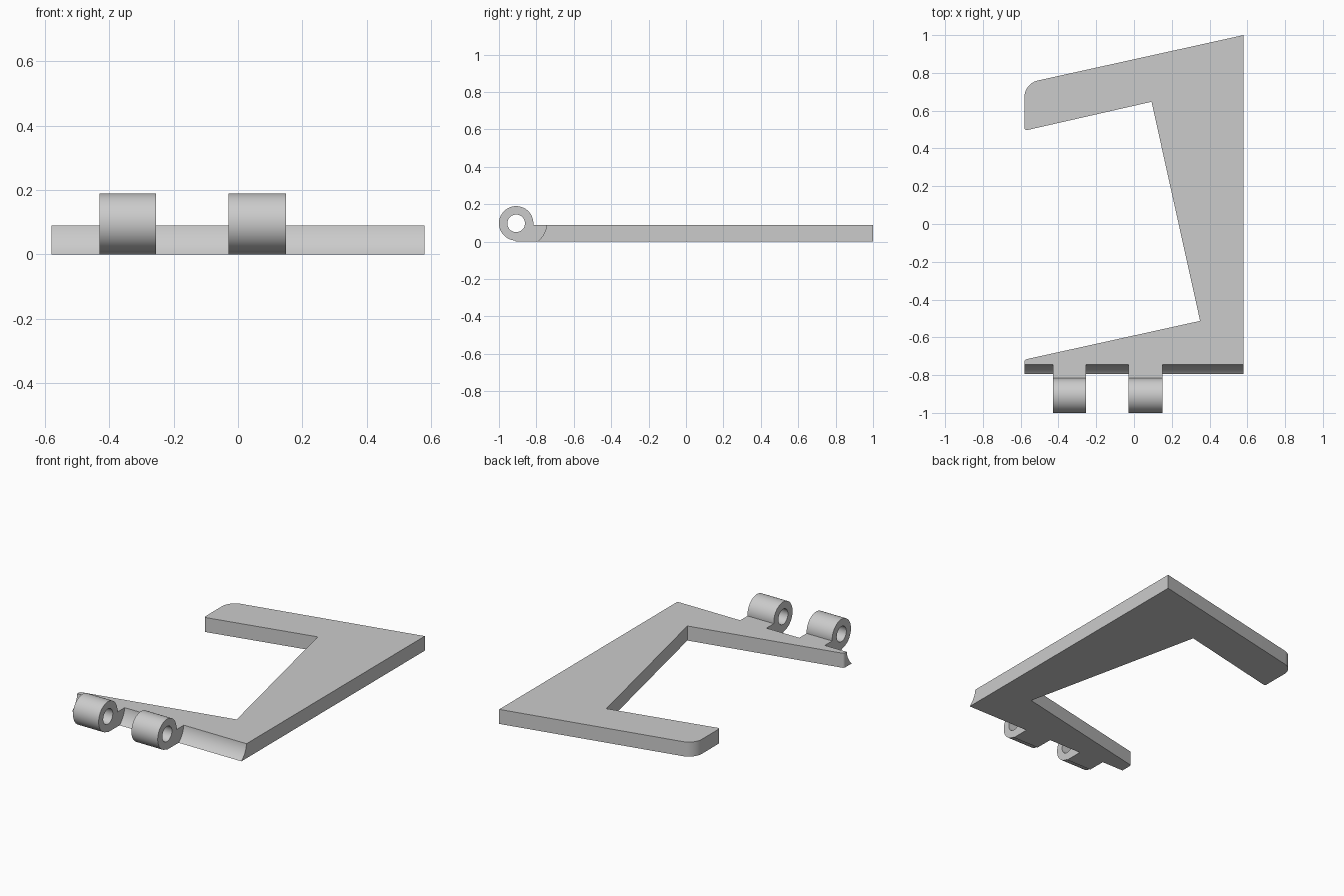
import bpy, bmesh, math
from mathutils import Vector

default = bpy.data.objects.get("Cube")
if default:
    bpy.data.objects.remove(default, do_unlink=True)

grey = bpy.data.materials.new("light_grey")
grey.use_nodes = True
grey.diffuse_color = (0.6, 0.6, 0.6, 1)
grey.node_tree.nodes["Principled BSDF"].inputs["Base Color"].default_value = (0.6, 0.6, 0.6, 1)

THICK = 0.09
PIN_Y, PIN_Z = -0.908, 0.098
OUTER, BORE = 0.092, 0.047


def prism(name, points, direction):
    """Extrude a closed outline of 3D points along a direction."""
    bm = bmesh.new()
    face = bm.faces.new([bm.verts.new(p) for p in points])
    grown = bmesh.ops.extrude_face_region(bm, geom=[face])
    verts = [g for g in grown["geom"] if isinstance(g, bmesh.types.BMVert)]
    bmesh.ops.translate(bm, verts=verts, vec=direction)
    bmesh.ops.recalc_face_normals(bm, faces=bm.faces)
    mesh = bpy.data.meshes.new(name)
    bm.to_mesh(mesh)
    bm.free()
    mesh.materials.append(grey)
    obj = bpy.data.objects.new(name, mesh)
    bpy.context.collection.objects.link(obj)
    return obj


def arc(y, z, r, start, end, steps, x):
    """Points on a circle in the side plane, angles in degrees."""
    angles = [math.radians(start + (end - start) * i / steps) for i in range(steps + 1)]
    return [(x, y + r * math.cos(a), z + r * math.sin(a)) for a in angles]


def rounded(corners, steps=10):
    """Outline whose corners (x, y, radius) are filleted where radius > 0."""
    out = []
    for i, (x, y, r) in enumerate(corners):
        p = Vector((x, y))
        if not r:
            out.append((x, y, 0))
            continue
        a = (Vector(corners[i - 1][:2]) - p).normalized()
        b = (Vector(corners[(i + 1) % len(corners)][:2]) - p).normalized()
        half = a.angle(b) / 2
        centre = p + (a + b).normalized() * r / math.sin(half)
        start = p + a * r / math.tan(half) - centre
        end = p + b * r / math.tan(half) - centre
        for k in range(steps + 1):
            d = start.lerp(end, k / steps).normalized() * r + centre
            out.append((d.x, d.y, 0))
    return out


def combine(target, tool, operation):
    mod = target.modifiers.new(tool.name, "BOOLEAN")
    mod.operation, mod.object, mod.solver = operation, tool, "EXACT"
    bpy.context.view_layer.objects.active = target
    bpy.ops.object.modifier_apply(modifier=mod.name)
    bpy.data.objects.remove(tool, do_unlink=True)


# Hooked flat plate
plate = prism("hinge_plate", rounded([
    (0.58, -0.8, 0), (0.58, 1.0, 0), (-0.58, 0.744, 0.09), (-0.58, 0.494, 0.012),
    (0.093, 0.647, 0), (0.35, -0.513, 0), (-0.58, -0.718, 0.015), (-0.58, -0.8, 0),
]), (0, 0, THICK))

# Concave clearance groove along the front edge
groove = prism("groove_cutter", arc(-0.875, 0.104, 0.131, 0, 360 - 3.75, 95, -0.7), (1.4, 0, 0))
combine(plate, groove, "DIFFERENCE")

# Hinge knuckles with necks, each bored for the pin
top_angle = math.degrees(math.asin((THICK - PIN_Z) / OUTER))
for x0, x1 in ((-0.43, -0.255), (-0.03, 0.15)):
    width = (x1 - x0, 0, 0)
    profile = arc(PIN_Y, PIN_Z, OUTER, top_angle, 265, 48, x0)
    profile += [(x0, PIN_Y, 0), (x0, -0.73, 0), (x0, -0.73, THICK)]
    knuckle = prism("knuckle", profile, width)
    bore = prism("bore_cutter", arc(PIN_Y, PIN_Z, BORE, 0, 352.5, 47, x0 - 0.05),
                 (x1 - x0 + 0.1, 0, 0))
    combine(knuckle, bore, "DIFFERENCE")
    combine(plate, knuckle, "UNION")

# Smooth the round parts, keep the edges crisp
bpy.ops.object.select_all(action="DESELECT")
plate.select_set(True)
bpy.context.view_layer.objects.active = plate
bpy.ops.object.shade_smooth_by_angle(angle=math.radians(25))
